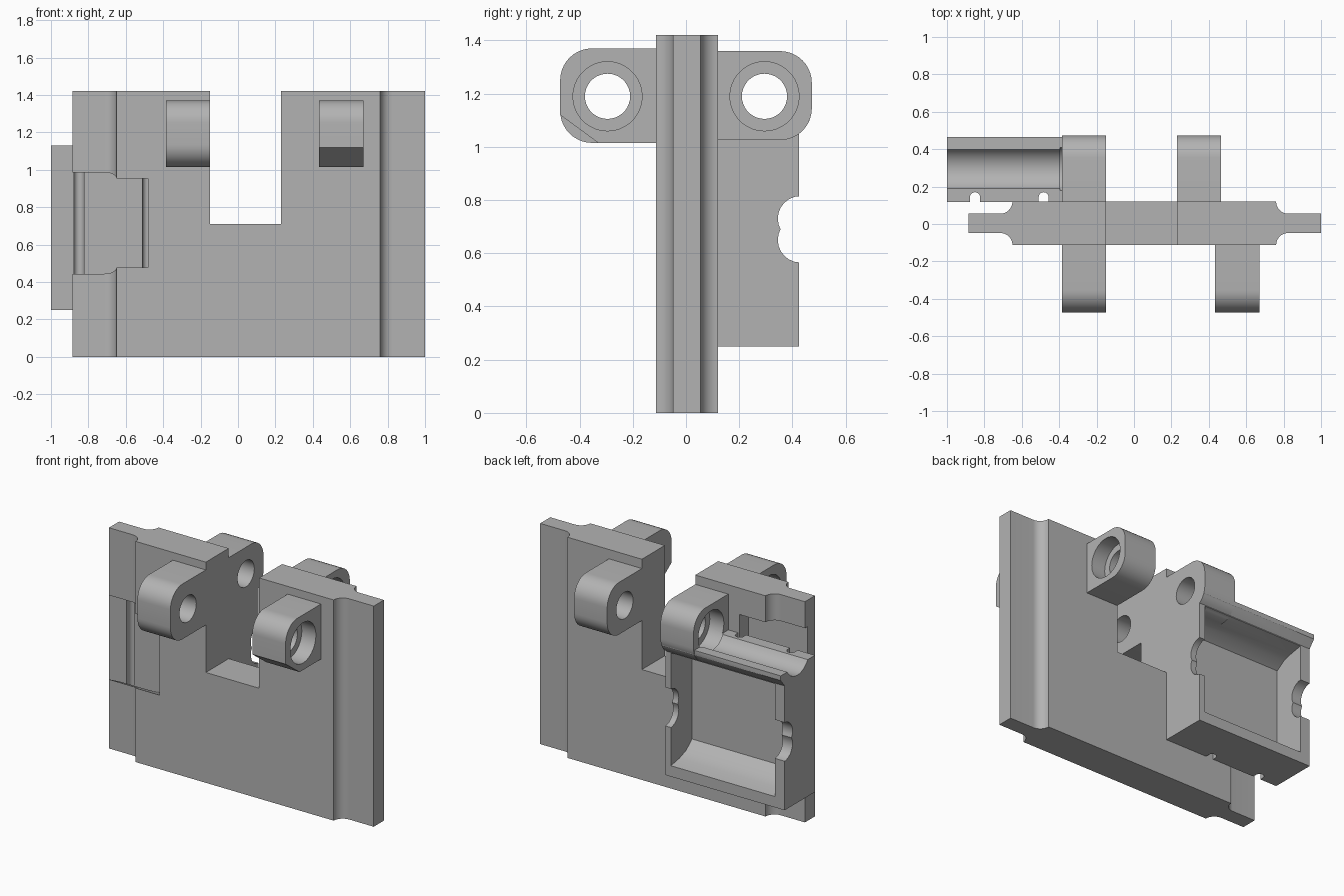
import bpy, bmesh, math

cube = bpy.data.objects.get("Cube")
if cube:
    bpy.data.objects.remove(cube, do_unlink=True)

grey = bpy.data.materials.new("plain grey")
grey.use_nodes = True
grey.diffuse_color = (0.45, 0.45, 0.45, 1)
grey.node_tree.nodes["Principled BSDF"].inputs["Base Color"].default_value = (0.45, 0.45, 0.45, 1)


def arc(cx, cy, r, start, end, n=10):
    angles = [math.radians(start + (end - start) * i / n) for i in range(n + 1)]
    return [(cx + r * math.cos(a), cy + r * math.sin(a)) for a in angles]


def prism(name, points, axis, lo, hi):
    """Extrude a flat outline along an axis."""
    place = {"x": lambda p, d: (d, p[0], p[1]),
             "y": lambda p, d: (p[0], d, p[1]),
             "z": lambda p, d: (p[0], p[1], d)}[axis]
    bm = bmesh.new()
    a = [bm.verts.new(place(p, lo)) for p in points]
    b = [bm.verts.new(place(p, hi)) for p in points]
    bm.faces.new(a)
    bm.faces.new(b[::-1])
    for i in range(len(a)):
        j = (i + 1) % len(a)
        bm.faces.new((a[i], a[j], b[j], b[i]))
    bmesh.ops.recalc_face_normals(bm, faces=bm.faces)
    mesh = bpy.data.meshes.new(name)
    bm.to_mesh(mesh)
    bm.free()
    mesh.materials.append(grey)
    obj = bpy.data.objects.new(name, mesh)
    bpy.context.collection.objects.link(obj)
    return obj


def rect(u0, u1, v0, v1):
    return [(u0, v0), (u1, v0), (u1, v1), (u0, v1)]


def combine(target, tool, operation):
    """Apply a boolean and discard the tool."""
    mod = target.modifiers.new("boolean", "BOOLEAN")
    mod.object, mod.operation, mod.solver = tool, operation, "EXACT"
    bpy.context.view_layer.objects.active = target
    bpy.ops.object.modifier_apply(modifier=mod.name)
    bpy.data.objects.remove(tool, do_unlink=True)


def cut(target, *args):
    combine(target, prism("cutter", *args), "DIFFERENCE")


# Main plate with thin filleted rails on both ends
r = 0.065
front, back = -0.113, 0.12
left, right = -0.65, 0.76
outline = [(-0.885, front + r)]
outline += arc(left - r, front, r, 90, 0)
outline += arc(right + r, front, r, 180, 90)
outline += [(1, front + r), (1, back - r)]
outline += arc(right + r, back, r, 270, 180)
outline += arc(left - r, back, r, 0, -90)
outline += [(-0.885, back - r)]
body = prism("mounting_body", outline, "z", 0, 1.42)
cut(body, rect(-0.15, 0.23, 0.71, 1.6), "y", -0.5, 0.5)

# Tapered window in the plate and shallow rear relief
window = [(-0.2, 0.52), (0.2, 0.32), (0.2, 1.11), (-0.2, 0.91)]
cut(body, window, "x", -1.1, -0.48)
cut(body, rect(-1.1, -0.465, 1.0, 1.25), "y", 0.03, 0.3)

# Open housing on the back
profile = [(0.117, 0.25), (0.425, 0.25), (0.425, 1.05),
           (0.465, 1.1), (0.465, 1.13), (0.117, 1.13)]
housing = prism("housing", profile, "x", -1, -0.15)
cavity = [(0.5, 0.315), (0.425, 0.32), (0.34, 0.335), (0.27, 0.36), (0.21, 0.41),
          (0.21, 0.97), (0.27, 1.01), (0.34, 1.03), (0.425, 1.045), (0.5, 1.08)]
cut(housing, cavity, "x", -0.93, -0.19)
cut(housing, arc(0.295, 1.19, 0.12, 0, 350, 35), "x", -1.1, -0.385)
for z in (0.65, 0.73):
    cut(housing, arc(0.43, z, 0.085, 0, 345, 23), "x", -1.1, -0.1)
for x in (-0.85, -0.483):
    slot = [(x - 0.027, 0.1)] + arc(x, 0.143, 0.027, 180, 0) + [(x + 0.027, 0.1)]
    cut(housing, slot, "z", 0.2, 1.2)
combine(body, housing, "UNION")


# Four rounded lugs; one has a chamfered lower edge
def lug(x0, x1, side, z0, z1, chamfer=False):
    q, tip = 0.12, 0.473
    low = [(0.33, z0), (tip, 1.12)] if chamfer else arc(tip - q, z0 + q, q, -90, 0)
    pts = [(0.08, z0)] + low + arc(tip - q, z1 - q, q, 0, 90) + [(0.08, z1)]
    part = prism("lug", [(side * y, z) for y, z in pts], "x", x0, x1)
    combine(body, part, "UNION")


lugs = [(-0.385, -0.15, -1, 1.015, 1.37, False),
        (0.433, 0.67, -1, 1.015, 1.37, True),
        (-0.385, -0.15, 1, 1.025, 1.36, False),
        (0.23, 0.465, 1, 1.025, 1.36, False)]
for spec in lugs:
    lug(*spec)

# Pin holes with counterbores on the outward faces
for x0, x1, side, *_ in lugs:
    y = side * 0.295
    cut(body, arc(y, 1.19, 0.085, 0, 350, 35), "x", x0 - 0.01, x1 + 0.01)
    bore = (x0 - 0.01, x0 + 0.1) if x0 < 0 else (x1 - 0.1, x1 + 0.01)
    cut(body, arc(y, 1.19, 0.13, 0, 350, 35), "x", *bore)

# Smooth the curved walls and keep the edges crisp
bpy.ops.object.select_all(action="DESELECT")
body.select_set(True)
bpy.context.view_layer.objects.active = body
bpy.ops.object.shade_smooth_by_angle(angle=math.radians(25))
